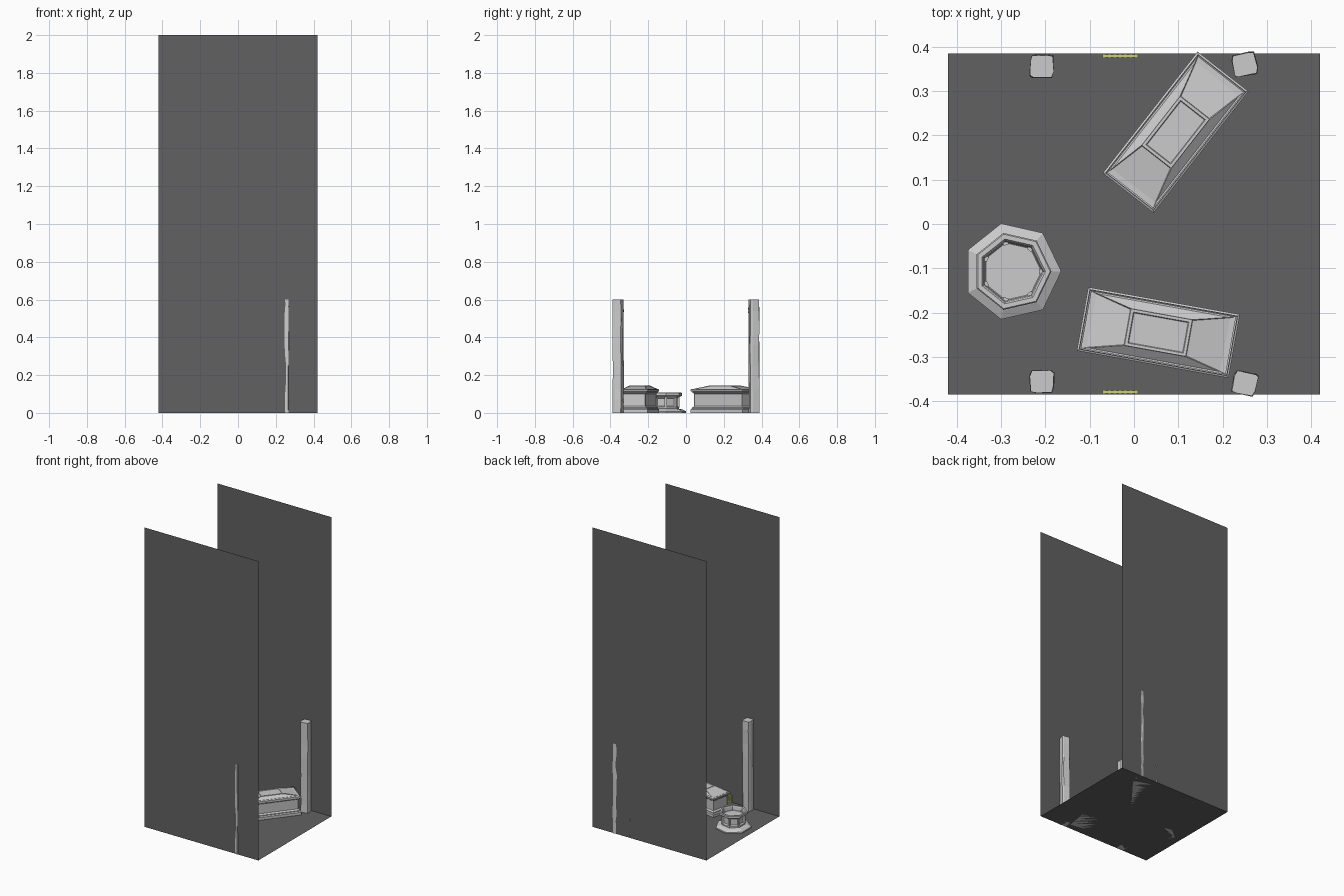
import bpy, bmesh, math, random
from mathutils import Matrix, Vector

if "Cube" in bpy.data.objects:
    bpy.data.objects.remove(bpy.data.objects["Cube"])

random.seed(4)


def material(name, rgb):
    m = bpy.data.materials.new(name)
    m.diffuse_color = (*rgb, 1)
    m.use_nodes = True
    m.node_tree.nodes["Principled BSDF"].inputs["Base Color"].default_value = m.diffuse_color
    return m


DARK = material("dark_stone", (0.12, 0.12, 0.12))
YELLOW = material("yellow_metal", (0.6, 0.62, 0.2))


def finish(bm, name, mat=None, loc=(0, 0, 0), angle=0):
    me = bpy.data.meshes.new(name)
    bm.to_mesh(me)
    bm.free()
    ob = bpy.data.objects.new(name, me)
    bpy.context.collection.objects.link(ob)
    ob.location = loc
    ob.rotation_euler.z = math.radians(angle)
    if mat:
        me.materials.append(mat)
    return ob


def quad(name, pts):
    bm = bmesh.new()
    bm.faces.new([bm.verts.new(p) for p in pts])
    finish(bm, name, DARK)


def box(bm, size, loc):
    bmesh.ops.create_cube(bm, size=1, matrix=Matrix.Translation(loc) @ Matrix.Diagonal((*size, 1)))


def loft(bm, rings, cap_end=True):
    """Bridge successive closed rings; returns a list of face rows."""
    vs = [[bm.verts.new(p) for p in r] for r in rings]
    n = len(vs[0])
    rows = [[bm.faces.new((a[i], a[(i + 1) % n], b[(i + 1) % n], b[i])) for i in range(n)]
            for a, b in zip(vs, vs[1:])]
    bm.faces.new(vs[0][::-1])
    if cap_end:
        rows.append([bm.faces.new(vs[-1])])
    return rows


def panels(bm, faces, border, depth):
    """Recessed panel with a framed border in each face."""
    bmesh.ops.inset_individual(bm, faces=faces, thickness=border, depth=0)
    bmesh.ops.inset_individual(bm, faces=faces, thickness=depth, depth=-depth)


def rect(hx, hy, z):
    return [(-hx, -hy, z), (hx, -hy, z), (hx, hy, z), (-hx, hy, z)]


def ngon(r, z, n=7):
    return [(r * math.cos(2 * math.pi * i / n), r * math.sin(2 * math.pi * i / n), z) for i in range(n)]


# Room shell
X, Y, H = 0.42, 0.385, 2.0
quad("floor", rect(X, Y, 0))
quad("front_wall", [(X, -Y, 0), (-X, -Y, 0), (-X, -Y, H), (X, -Y, H)])
quad("back_wall", [(-X, Y, 0), (X, Y, 0), (X, Y, H), (-X, Y, H)])


# Rough-hewn pillars
def pillar(name, x, y, angle):
    base = [(-.027, -.02), (-.02, -.025), (.022, -.025), (.027, -.012),
            (.025, .023), (.012, .025), (-.022, .024), (-.026, .012)]
    rings = []
    for z in (0, .07, .13, .25, .36, .45, .54, .6):
        j = .002 if 0 < z < .6 else .0005
        rings.append([(px + random.uniform(-j, j), py + random.uniform(-j, j), z) for px, py in base])
    bm = bmesh.new()
    loft(bm, rings)
    finish(bm, name, None, (x, y, 0), angle)


for side, s in (("front", -1), ("back", 1)):
    pillar(side + "_left_pillar", -.208, s * .356, 0 if s > 0 else 180)
    pillar(side + "_right_pillar", .25, s * .360, 12 * s + (0 if s > 0 else 180))


# Low yellow gratings at the foot of the walls
for side, s in (("front", -1), ("back", 1)):
    bm = bmesh.new()
    for z in (.004, .046):
        box(bm, (.08, .007, .006), (0, 0, z))
    for i in range(7):
        box(bm, (.006, .010, .05), (-.036 + i * .012, 0, .025))
    finish(bm, side + "_grating", YELLOW, (-.031, s * .379, 0))


# Sarcophagi
def sarcophagus(name, loc, angle):
    # plinth, panelled chest and lid rim
    prof = [(.0, .0), (.0, .018), (-.005, .024), (-.005, .029), (-.012, .034), (-.012, .102),
            (-.006, .107), (-.006, .112), (0, .115), (0, .124), (-.005, .127)]
    bm = bmesh.new()
    rows = loft(bm, [rect(.174 + o, .073 + o, z) for o, z in prof], cap_end=False)
    panels(bm, rows[4], .010, .003)
    # faceted lid: raised waist in the middle, ends falling to the rim
    lid = loft(bm, [rect(.166, .066, .126), rect(.070, .042, .145)])
    panels(bm, lid[0], .006, .0025)
    panels(bm, lid[1], .009, .0025)
    finish(bm, name, None, loc, angle)


sarcophagus("back_sarcophagus", (.094, .207, 0), 52)
sarcophagus("front_sarcophagus", (.055, -.245, 0), -10.2)

# Seven-sided basin
bm = bmesh.new()
prof = [(.111, 0), (.111, .008), (.090, .018), (.072, .022), (.072, .030), (.066, .034),
        (.066, .078), (.072, .083), (.082, .087), (.089, .092), (.089, .104), (.086, .107),
        (.075, .107), (.071, .102), (.068, .078)]
rows = loft(bm, [ngon(r, z) for r, z in prof])
panels(bm, rows[5], .007, .003)
finish(bm, "basin", None, (-.275, -.107, 0))
# Corner posts around the basin stem
bm = bmesh.new()
for p in ngon(.067, .056):
    a = math.atan2(p[1], p[0])
    bmesh.ops.create_cube(bm, size=1, matrix=Matrix.Translation(Vector(p)) @ Matrix.Rotation(a, 4, 'Z')
                          @ Matrix.Diagonal((.012, .012, .056, 1)))
finish(bm, "basin_posts", None, (-.275, -.107, 0))
